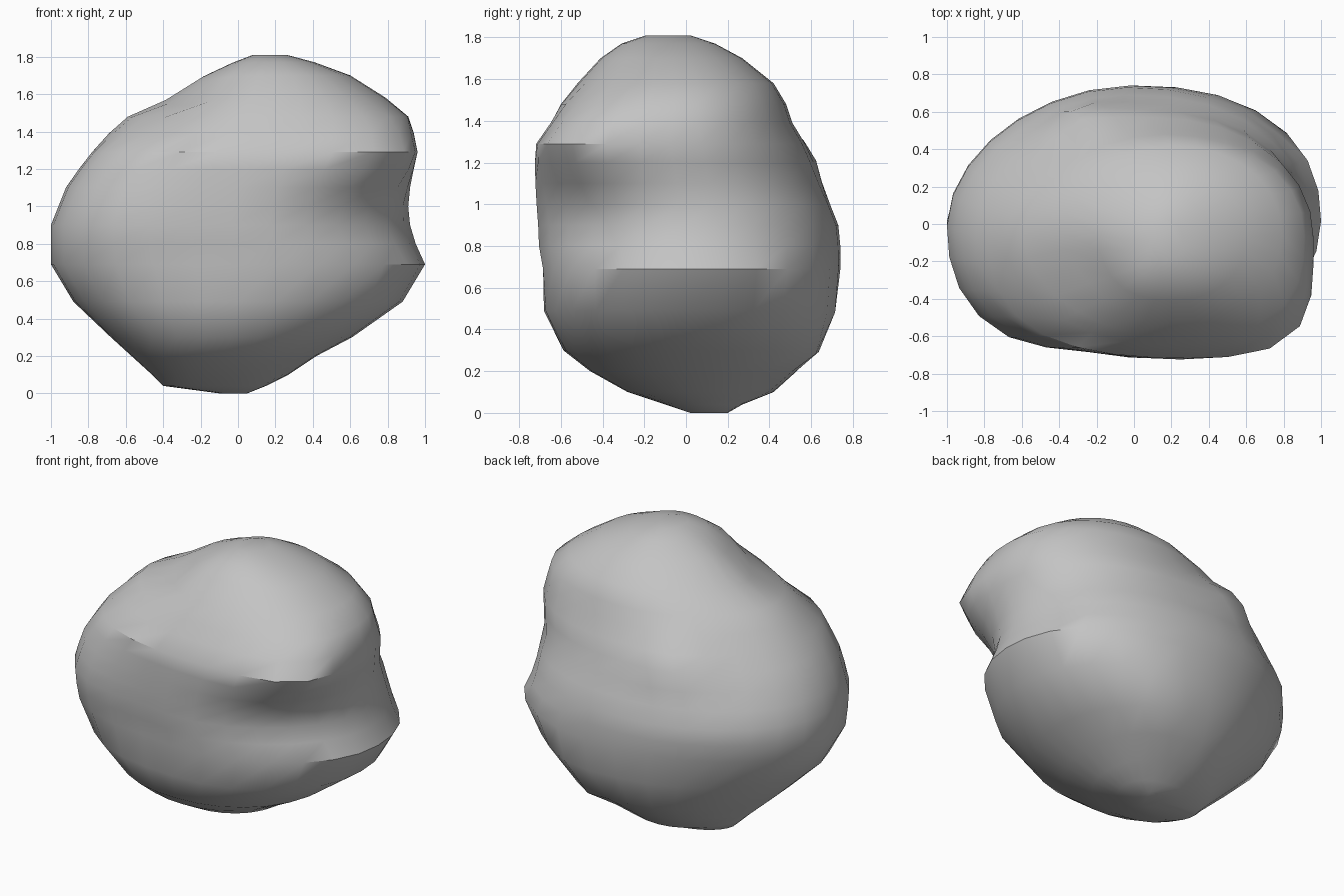
import bpy
import bmesh
import math
from mathutils import Vector

cube = bpy.data.objects.get("Cube")
if cube:
    bpy.data.objects.remove(cube, do_unlink=True)

SIDES = 28

# Outline of the boulder: height, right, left, front and back limits
LEVELS = [
    (0.0, -0.1, 0.05, 0.02, 0.2),
    (0.04, -0.4, 0.15, -0.1, 0.27),
    (0.1, -0.46, 0.27, -0.28, 0.42),
    (0.2, -0.57, 0.42, -0.46, 0.53),
    (0.3, -0.68, 0.61, -0.59, 0.63),
    (0.49, -0.88, 0.88, -0.69, 0.71),
    (0.69, -1.0, 1.0, -0.71, 0.74),
    (0.8, -1.0, 0.95, -0.74, 0.74),
    (0.9, -1.0, 0.92, -0.75, 0.73),
    (1.0, -0.96, 0.91, -0.75, 0.69),
    (1.1, -0.92, 0.92, -0.74, 0.65),
    (1.2, -0.85, 0.94, -0.73, 0.61),
    (1.29, -0.78, 0.96, -0.72, 0.57),
    (1.39, -0.69, 0.94, -0.65, 0.51),
    (1.48, -0.59, 0.91, -0.6, 0.48),
    (1.58, -0.39, 0.79, -0.52, 0.42),
    (1.7, -0.2, 0.6, -0.41, 0.27),
    (1.77, -0.03, 0.41, -0.31, 0.14),
    (1.81, 0.08, 0.26, -0.19, 0.02),
]


def squareness(z, to_left, to_back):
    """How boxy each corner of a cross-section is; 2 is an ellipse."""
    if to_left and to_back:
        return 2.3 if z < 1.05 else 2.1
    if to_left:
        # Square shoulder that tapers into a chamfered corner below
        shoulder = 1.9 * math.exp(-((z - 1.32) / 0.16) ** 2)
        chamfer = 0.3 * math.exp(-((z - 0.9) / 0.2) ** 2)
        return 2.1 + shoulder - chamfer
    if to_back:
        return 1.75 if z < 0.8 else 1.85
    # Narrow saddle below the crown
    return 1.95 if 1.35 < z < 1.65 else 2.35


def ring_point(level, index):
    """One point of a rounded cross-section fitted to the four limits."""
    z, right, left, front, back = level
    centre_x, centre_y = (right + left) / 2, (front + back) / 2
    angle = math.tau * index / SIDES
    c, s = math.cos(angle), math.sin(angle)
    power = squareness(z, c > 0, s > 0)
    radius = (abs(c) ** power + abs(s) ** power) ** (-1 / power)
    return Vector((centre_x + c * radius * (left - right) / 2,
                   centre_y + s * radius * (back - front) / 2, z))


def sculpt(bm, centre, push, size):
    """Move the surface near a point, fading out with distance."""
    centre, push = Vector(centre), Vector(push)
    for vert in bm.verts:
        distance = (vert.co - centre).length / size
        vert.co += push * math.exp(-distance ** 2)


# Boulder body: lofted cross-sections
bm = bmesh.new()
rings = [[bm.verts.new(ring_point(level, i)) for i in range(SIDES)] for level in LEVELS]
for lower, upper in zip(rings, rings[1:]):
    for i in range(SIDES):
        j = (i + 1) % SIDES
        bm.faces.new((lower[i], lower[j], upper[j], upper[i]))
bm.faces.new(reversed(rings[0]))
bm.faces.new(rings[-1])

# Saddle between the crown and the right lobe
sculpt(bm, (-0.25, -0.25, 1.55), (0.02, 0.03, -0.05), 0.2)
# Small ledge on the back
sculpt(bm, (-0.3, 0.55, 1.25), (0.0, 0.08, 0.02), 0.18)
# Shallow flat on the front
sculpt(bm, (-0.25, -0.72, 0.9), (0.0, 0.06, 0.0), 0.35)
# Low knuckle on the back
sculpt(bm, (0.3, 0.6, 0.35), (0.02, 0.04, -0.02), 0.2)

bmesh.ops.recalc_face_normals(bm, faces=bm.faces)
mesh = bpy.data.meshes.new("boulder")
bm.to_mesh(mesh)
bm.free()
boulder = bpy.data.objects.new("boulder", mesh)
bpy.context.collection.objects.link(boulder)

# Plain grey stone
stone = bpy.data.materials.new("grey stone")
stone.use_nodes = True
colour = (0.55, 0.55, 0.55, 1.0)
stone.diffuse_color = colour
stone.node_tree.nodes["Principled BSDF"].inputs["Base Color"].default_value = colour
mesh.materials.append(stone)

# Smooth faces with crisp ridges
bpy.ops.object.select_all(action="DESELECT")
boulder.select_set(True)
bpy.context.view_layer.objects.active = boulder
bpy.ops.object.shade_smooth_by_angle(angle=math.radians(35))
